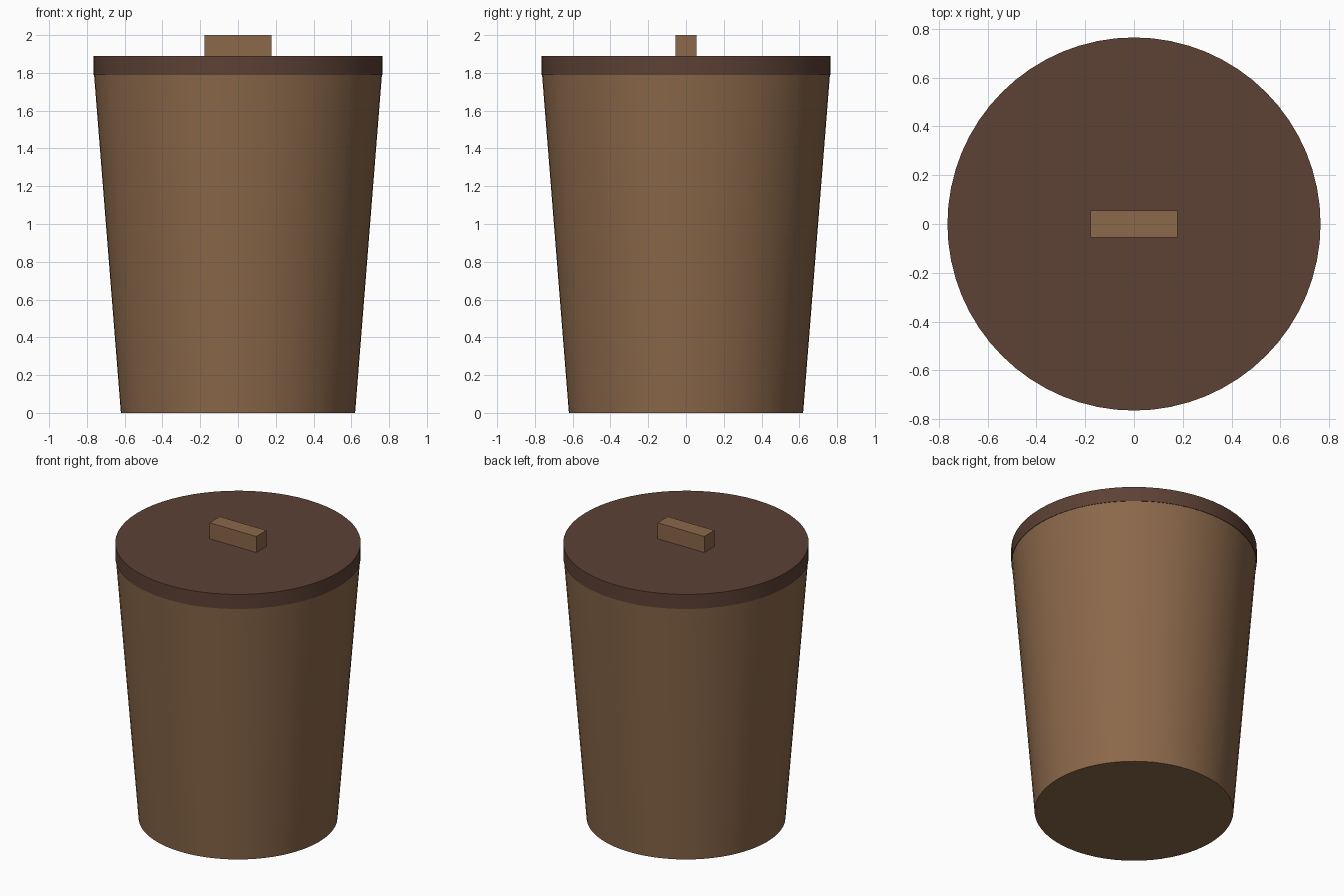
import bpy
import math

cube = bpy.data.objects.get("Cube")
if cube:
    bpy.data.objects.remove(cube, do_unlink=True)

SIDES = 64
BASE_RADIUS, RIM_RADIUS = 0.62, 0.765
LID_BOTTOM, LID_TOP, TOTAL = 1.79, 1.89, 2.0


def make_material(name, rgb):
    """Flat material from 0-255 display values, stored as linear."""
    linear = [((c / 255 + 0.055) / 1.055) ** 2.4 for c in rgb]
    mat = bpy.data.materials.new(name)
    mat.use_nodes = True
    mat.diffuse_color = (*linear, 1)
    bsdf = mat.node_tree.nodes["Principled BSDF"]
    bsdf.inputs["Base Color"].default_value = (*linear, 1)
    return mat


def round_part(name, bottom, top, r_bottom, r_top, mat):
    """Capped cone between two heights, smooth round its side."""
    bpy.ops.mesh.primitive_cone_add(
        vertices=SIDES, radius1=r_bottom, radius2=r_top,
        depth=top - bottom, location=(0, 0, (bottom + top) / 2))
    obj = bpy.context.object
    obj.name = name
    obj.data.materials.append(mat)
    bpy.ops.object.shade_smooth_by_angle(angle=math.radians(30))
    return obj


light_wood = make_material("light brown", (139, 104, 74))
dark_wood = make_material("dark brown", (93, 65, 53))

# Tapered body and flat lid
round_part("body", 0, LID_BOTTOM, BASE_RADIUS, RIM_RADIUS - 0.003, light_wood)
round_part("lid", LID_BOTTOM, LID_TOP, RIM_RADIUS, RIM_RADIUS, dark_wood)

# Block handle on the lid
bpy.ops.mesh.primitive_cube_add(size=1, location=(0, 0, (LID_TOP + TOTAL) / 2))
handle = bpy.context.object
handle.name = "handle"
handle.scale = (0.355, 0.11, TOTAL - LID_TOP)
bpy.ops.object.transform_apply(location=False, rotation=False, scale=True)
handle.data.materials.append(light_wood)
